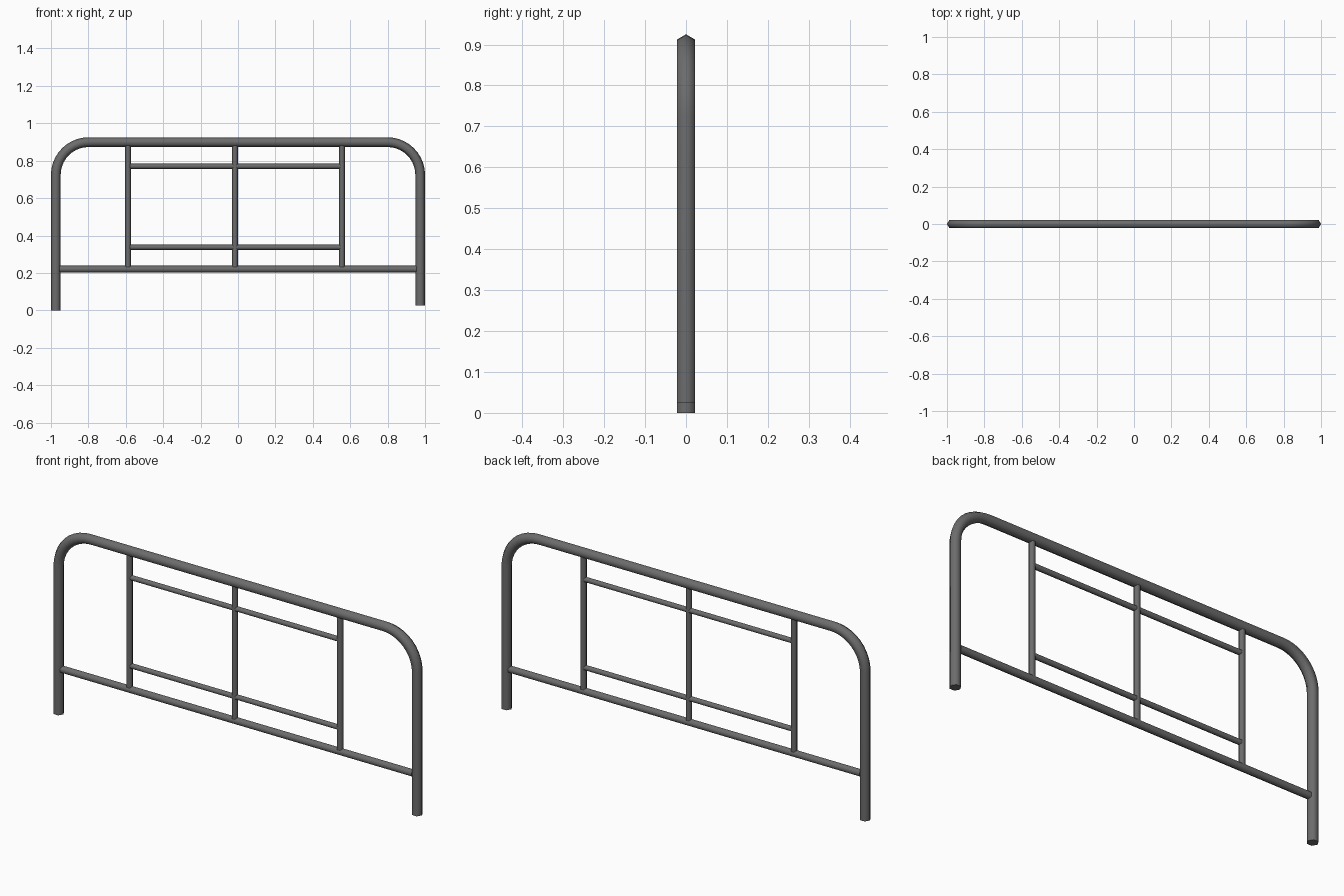
import bpy, bmesh
from math import sin, cos, pi, radians
from mathutils import Vector

if "Cube" in bpy.data.objects:
    bpy.data.objects.remove(bpy.data.objects["Cube"], do_unlink=True)

metal = bpy.data.materials.new("grey_metal")
metal.use_nodes = True
GREY = (0.15, 0.15, 0.15, 1)
metal.diffuse_color = GREY
metal.node_tree.nodes["Principled BSDF"].inputs["Base Color"].default_value = GREY

SIDES = 6
DEPTH = Vector((0, 1, 0))


def tube(name, path, radius):
    """Sweep a capped six-sided tube along (x, z) points."""
    pts = [Vector((x, 0, z)) for x, z in path]
    bm = bmesh.new()
    rings = []
    for i, p in enumerate(pts):
        before = (p - pts[i - 1]).normalized() if i else Vector()
        after = (pts[i + 1] - p).normalized() if i < len(pts) - 1 else Vector()
        side = (before + after).normalized().cross(DEPTH)
        angles = [2 * pi * k / SIDES for k in range(SIDES)]
        rings.append([bm.verts.new(p + radius * (side * cos(a) + DEPTH * sin(a)))
                      for a in angles])
    for a, b in zip(rings, rings[1:]):
        for k in range(SIDES):
            n = (k + 1) % SIDES
            bm.faces.new((a[k], a[n], b[n], b[k]))
    bm.faces.new(rings[0])
    bm.faces.new(rings[-1])
    bmesh.ops.recalc_face_normals(bm, faces=bm.faces)
    mesh = bpy.data.meshes.new(name)
    bm.to_mesh(mesh)
    bm.free()
    mesh.materials.append(metal)
    obj = bpy.data.objects.new(name, mesh)
    bpy.context.collection.objects.link(obj)
    bpy.ops.object.select_all(action="DESELECT")
    obj.select_set(True)
    bpy.context.view_layer.objects.active = obj
    bpy.ops.object.shade_smooth_by_angle(angle=radians(65))
    return obj


# Outer frame: two legs and a top rail joined by round bends
POST_X, TOP_Z, BEND, STEPS = 0.974, 0.899, 0.175, 10
quarter = [pi / 2 * i / STEPS for i in range(STEPS + 1)]
left_bend = [(POST_X - BEND + BEND * cos(a), TOP_Z - BEND + BEND * sin(a)) for a in quarter]
right_bend = [(-x, z) for x, z in reversed(left_bend)]
tube("outer_frame", [(POST_X, 0.025)] + left_bend + right_bend + [(-POST_X, 0)], 0.026)

# Bottom rail between the legs
tube("bottom_rail", [(-0.955, 0.22), (0.955, 0.22)], 0.0187)

# Uprights from the bottom rail to the top rail
for name, x in (("right_upright", -0.588), ("middle_upright", -0.016), ("left_upright", 0.556)):
    tube(name, [(x, 0.228), (x, 0.885)], 0.0155)

# Thin inner rails
for name, z in (("lower_inner_rail", 0.337), ("upper_inner_rail", 0.77)):
    tube(name, [(-0.578, z), (0.55, z)], 0.0138)
